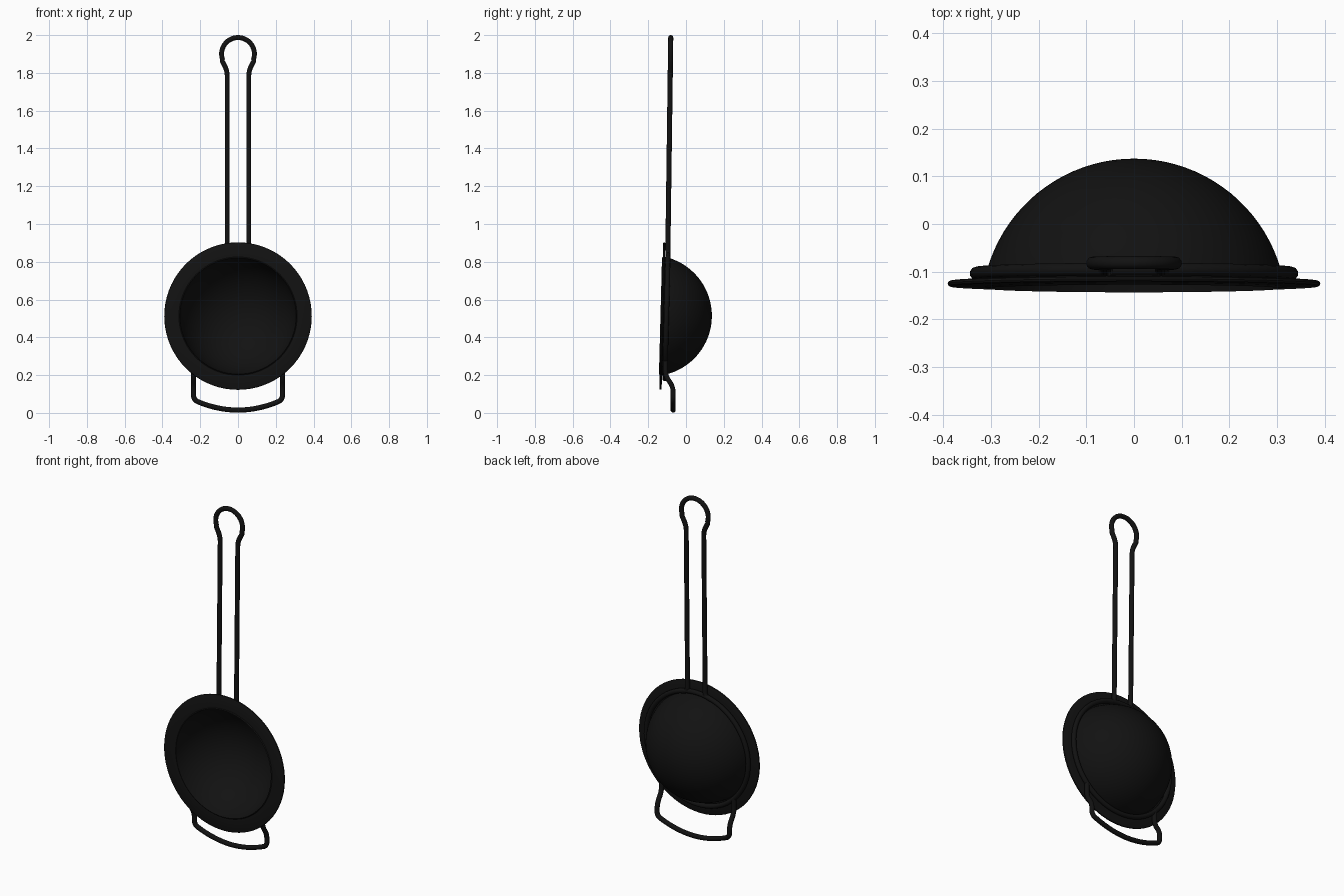
import bpy, bmesh, math
from mathutils import Vector, Matrix

if "Cube" in bpy.data.objects:
    bpy.data.objects.remove(bpy.data.objects["Cube"])

CZ = 0.5125      # height of the bowl axis
TILT = 0.026     # slight backward lean of the bowl
WIRE = 0.0135

black = bpy.data.materials.new("black_metal")
black.diffuse_color = (0.006, 0.006, 0.006, 1)
black.use_nodes = True
black.node_tree.nodes["Principled BSDF"].inputs["Base Color"].default_value = black.diffuse_color


def fillet(points, radius, steps=6):
    """Round every inner corner of a path."""
    pts = [Vector(p) for p in points]
    out = [pts[0]]
    for a, b, c in zip(pts, pts[1:], pts[2:]):
        r = min(radius, (a - b).length * 0.48, (c - b).length * 0.48)
        p, q = b + (a - b).normalized() * r, b + (c - b).normalized() * r
        for i in range(steps + 1):
            t = i / steps
            out.append(p * (1 - t) ** 2 + b * 2 * t * (1 - t) + q * t * t)
    return out + [pts[-1]]


def mirrored(half):
    """Half path ending on x = 0, continued on the other side."""
    return half + [Vector((-p.x, p.y, p.z)) for p in reversed(half[:-1])]


def wire(name, points, closed=False):
    cu = bpy.data.curves.new(name, 'CURVE')
    cu.dimensions = '3D'
    cu.bevel_depth = WIRE
    cu.bevel_resolution = 3
    cu.use_fill_caps = True
    sp = cu.splines.new('POLY')
    sp.points.add(len(points) - 1)
    for sp_pt, p in zip(sp.points, points):
        sp_pt.co = (*p, 1)
    sp.use_cyclic_u = closed
    sp.use_smooth = True
    cu.materials.append(black)
    ob = bpy.data.objects.new(name, cu)
    bpy.context.collection.objects.link(ob)
    return ob


# Bowl with flat flange: revolved closed profile of (radius, y)
def cap(rad, apex, edge, n=20):
    a_max = math.asin(edge / rad)
    return [(rad * math.sin(a_max * i / n), apex - rad + rad * math.cos(a_max * i / n))
            for i in range(n + 1)]

inner = cap(0.312, 0.127, 0.308)
outer = cap(0.320, 0.137, 0.3135)
flange = [(0.313, -0.131), (0.385, -0.131), (0.389, -0.129), (0.3905, -0.125),
          (0.389, -0.121), (0.385, -0.119)]
profile = inner + flange + outer[::-1]

bm = bmesh.new()
verts = [bm.verts.new((r, y + 0.125, 0)) for r, y in profile]
edges = [bm.edges.new(e) for e in zip(verts, verts[1:])]
bmesh.ops.spin(bm, geom=verts + edges, cent=(0, 0, 0), axis=(0, 1, 0),
               angle=math.tau, steps=72, use_duplicate=False)
bmesh.ops.remove_doubles(bm, verts=bm.verts, dist=0.0002)
bmesh.ops.recalc_face_normals(bm, faces=bm.faces)
bm.transform(Matrix.Translation((0, -0.125, CZ)) @ Matrix.Rotation(-TILT, 4, 'X'))
me = bpy.data.meshes.new("bowl")
bm.to_mesh(me)
bm.free()
me.materials.append(black)
bowl = bpy.data.objects.new("bowl", me)
bpy.context.collection.objects.link(bowl)
bpy.context.view_layer.objects.active = bowl
bowl.select_set(True)
bpy.ops.object.shade_smooth_by_angle(angle=math.radians(40))


# Wire ring behind the flange
def ring_point(a):
    x, h = 0.331 * math.sin(a), 0.331 * math.cos(a)
    return Vector((x, -0.1035 + TILT * h, CZ + h))

wire("support_ring", [ring_point(math.tau * i / 72) for i in range(72)], True)


# Handle: two rods ending in a round hanging loop
def on_handle(x, z):
    return Vector((x, -0.096 + 0.0135 * (z - 0.86), z))

rod = fillet([ring_point(0.33), on_handle(0.057, 0.835), on_handle(0.057, 1.81),
              on_handle(0.083, 1.862)], 0.04)
loop = [on_handle(0.087 * math.cos(a), 1.9 + 0.087 * math.sin(a))
        for a in (math.radians(-18 + 108 * i / 14) for i in range(15))]
wire("handle", mirrored(rod + loop))

# Rest hook: bent wire below the bowl
arc = [(0.235 * k, -0.068, 0.0145 + 0.054 * k * k) for k in (1, 0.8, 0.6, 0.4, 0.2, 0)]
hook = fillet([(0.235, -0.109, 0.28), (0.235, -0.109, 0.195),
               (0.235, -0.068, 0.14)] + arc, 0.035)
wire("rest_hook", mirrored(hook))
